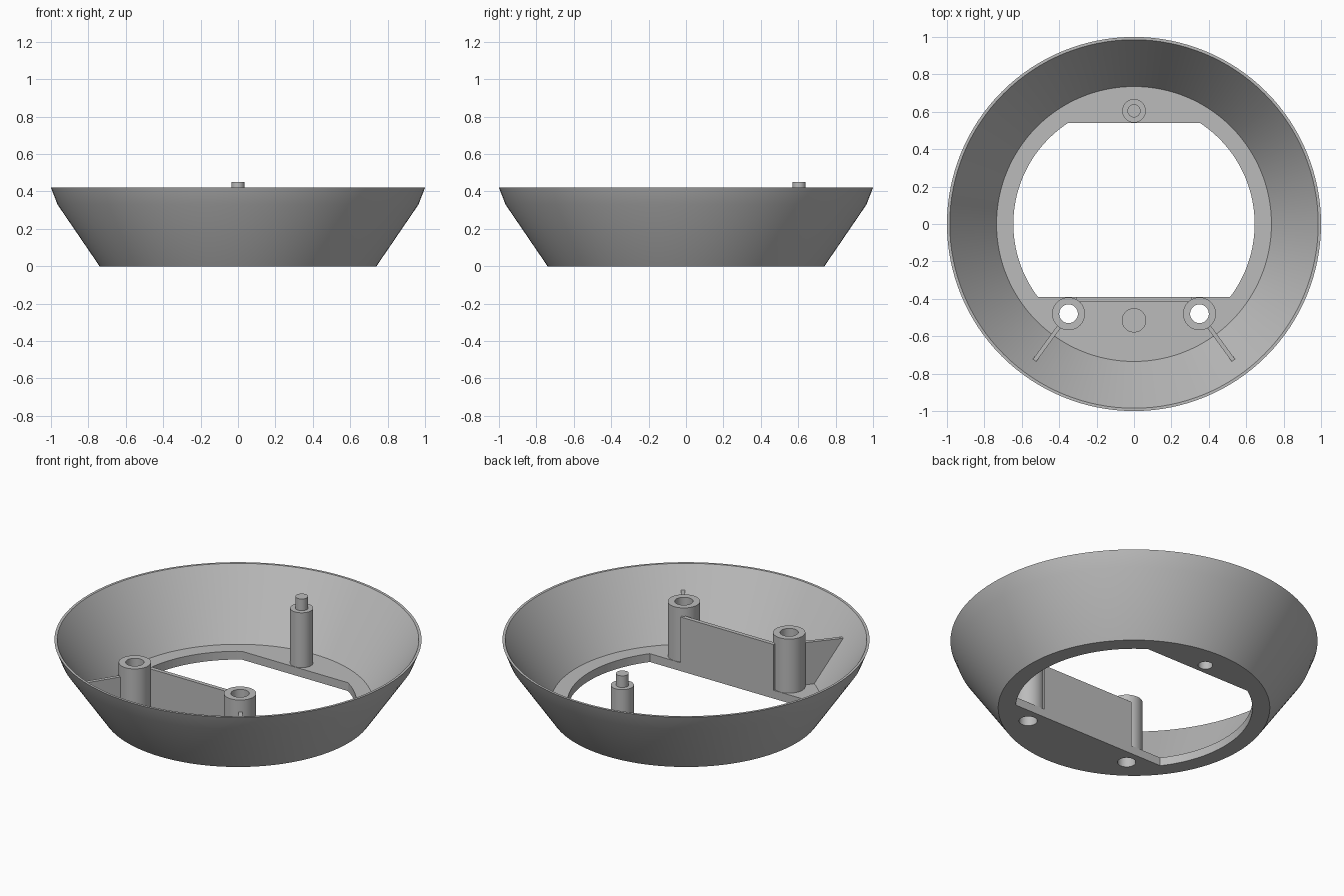
import bpy, bmesh, math
from mathutils import Vector

cube = bpy.data.objects.get("Cube")
if cube:
    bpy.data.objects.remove(cube, do_unlink=True)

FLOOR = 0.05
HOLE_R = 0.05
SCREW_X, SCREW_Y = 0.35, -0.48
PIN_Y = 0.605

grey = bpy.data.materials.new("plain grey")
grey.use_nodes = True
colour = (0.5, 0.5, 0.5, 1)
grey.diffuse_color = colour
grey.node_tree.nodes["Principled BSDF"].inputs["Base Color"].default_value = colour


def make_object(name, bm, smooth=True):
    bmesh.ops.remove_doubles(bm, verts=bm.verts, dist=1e-5)
    bmesh.ops.recalc_face_normals(bm, faces=bm.faces)
    mesh = bpy.data.meshes.new(name)
    bm.to_mesh(mesh)
    bm.free()
    mesh.materials.append(grey)
    ob = bpy.data.objects.new(name, mesh)
    bpy.context.collection.objects.link(ob)
    if smooth:
        shade(ob)
    return ob


def shade(ob):
    bpy.ops.object.select_all(action="DESELECT")
    ob.select_set(True)
    bpy.context.view_layer.objects.active = ob
    bpy.ops.object.shade_smooth_by_angle(angle=math.radians(25))


def lathe(name, profile, x=0, y=0, steps=48, closed=False):
    """Spin an (r, z) profile around a vertical axis at x, y."""
    bm = bmesh.new()
    verts = [bm.verts.new((x + r, y, z)) for r, z in profile]
    pairs = list(zip(verts, verts[1:]))
    if closed:
        pairs.append((verts[-1], verts[0]))
    edges = [bm.edges.new(p) for p in pairs]
    bmesh.ops.spin(bm, geom=verts + edges, cent=(x, y, 0), axis=(0, 0, 1),
                   angle=math.tau, steps=steps, use_merge=True)
    return make_object(name, bm)


def prism(name, points, offset):
    """Extrude a planar outline along an offset."""
    bm = bmesh.new()
    face = bm.faces.new([bm.verts.new(p) for p in points])
    new = bmesh.ops.extrude_face_region(bm, geom=[face], use_keep_orig=True)["geom"]
    bmesh.ops.translate(bm, vec=offset, verts=[g for g in new if isinstance(g, bmesh.types.BMVert)])
    return make_object(name, bm, smooth=False)


def cut(target, cutter):
    mod = target.modifiers.new("cut", "BOOLEAN")
    mod.operation = "DIFFERENCE"
    mod.solver = "EXACT"
    mod.object = cutter
    bpy.context.view_layer.objects.active = target
    bpy.ops.object.modifier_apply(modifier=mod.name)
    bpy.data.objects.remove(cutter, do_unlink=True)


# Flared dish with a thin rim and a flat floor
dish = lathe("flared_dish", [(0, 0), (0.74, 0), (0.965, 0.33), (1, 0.42),
                             (0.985, 0.42), (0.735, FLOOR), (0, FLOOR)], steps=128)

# Floor opening: a circle flattened at front and back
R, FRONT, BACK = 0.645, -0.39, 0.54
a0, a1 = math.asin(FRONT / R), math.asin(BACK / R)
arc = [a0 + (a1 - a0) * i / 40 for i in range(41)]
right = [(R * math.cos(a), R * math.sin(a), -0.1) for a in arc]
left = [(-x, y, z) for x, y, z in reversed(right)]
cut(dish, prism("opening_cutter", right + left, (0, 0, 0.3)))

# Screw holes and the pocket under the locating pin
for x, y, r in ((SCREW_X, SCREW_Y, HOLE_R), (-SCREW_X, SCREW_Y, HOLE_R), (0, PIN_Y, 0.04)):
    cut(dish, lathe("hole_cutter", [(0, -0.1), (r, -0.1), (r, 0.2), (0, 0.2)], x, y))
shade(dish)

# Hollow screw posts and their radial ribs
for side, label in ((1, "left"), (-1, "right")):
    lathe(label + "_screw_post", [(HOLE_R, 0.03), (0.088, 0.03), (0.088, 0.375), (HOLE_R, 0.375)],
          side * SCREW_X, SCREW_Y, closed=True)
    d = Vector((side * SCREW_X, SCREW_Y, 0)).normalized()
    across = Vector((-d.y, d.x, 0)) * 0.022
    outline = [(0.66, 0.03), (0.735, 0.03), (0.91, 0.297), (0.66, 0.305)]
    prism(label + "_rib", [d * r + Vector((0, 0, z)) - across / 2 for r, z in outline], across)

# Locating post with stepped pin
lathe("locating_post", [(0, 0.25), (0.04, 0.25), (0.04, 0.03), (0.063, 0.03), (0.063, 0.38),
                        (0.035, 0.38), (0.035, 0.45), (0, 0.45)], 0, PIN_Y)

# Upright wall between the screw posts
prism("cross_wall", [(-0.31, FRONT, 0.02), (0.31, FRONT, 0.02),
                     (0.31, FRONT, 0.325), (-0.31, FRONT, 0.325)], (0, -0.025, 0))

# Low round pad on the floor
lathe("floor_pad", [(0, 0.03), (0.065, 0.03), (0.065, 0.065), (0, 0.065)], 0, -0.515)
